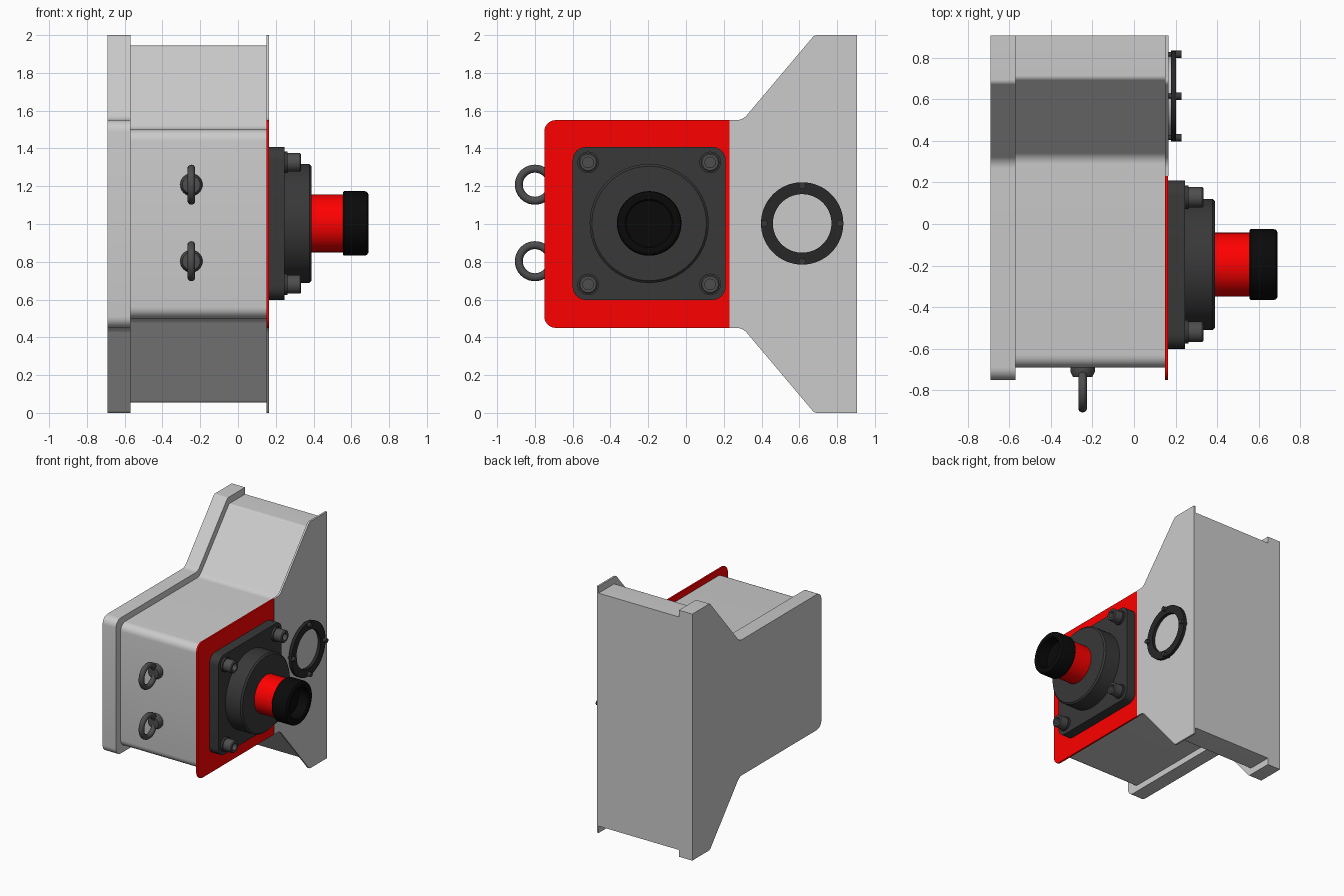
import bpy, bmesh, math
from mathutils import Vector, Matrix

if "Cube" in bpy.data.objects:
    bpy.data.objects.remove(bpy.data.objects["Cube"])


def material(name, rgb):
    m = bpy.data.materials.new(name)
    m.diffuse_color = (*rgb, 1)
    m.use_nodes = True
    m.node_tree.nodes["Principled BSDF"].inputs["Base Color"].default_value = m.diffuse_color
    return m


RED = material("red", (1.0, 0.0, 0.0))
DARK = material("dark_grey", (0.04, 0.04, 0.04))
STEEL = material("dark_steel", (0.075, 0.075, 0.075))
BLACK = material("black", (0.003, 0.003, 0.003))
RING = material("ring_black", (0.02, 0.02, 0.02))


def finish(name, bm, mat=None, angle=30):
    bmesh.ops.remove_doubles(bm, verts=bm.verts, dist=1e-5)
    bmesh.ops.recalc_face_normals(bm, faces=bm.faces)
    me = bpy.data.meshes.new(name)
    bm.to_mesh(me)
    bm.free()
    ob = bpy.data.objects.new(name, me)
    bpy.context.collection.objects.link(ob)
    if mat:
        me.materials.append(mat)
    bpy.ops.object.select_all(action='DESELECT')
    ob.select_set(True)
    bpy.context.view_layer.objects.active = ob
    bpy.ops.object.shade_smooth_by_angle(angle=math.radians(angle))
    return ob


def rounded(corners, steps=6):
    """Fillet each (y, z, radius) corner of a closed outline."""
    out = []
    pts = [Vector((0, y, z)) for y, z, r in corners]
    for i, p in enumerate(pts):
        r = corners[i][2]
        if r == 0:
            out.append(p)
            continue
        a = (pts[i - 1] - p).normalized()
        b = (pts[(i + 1) % len(pts)] - p).normalized()
        half = a.angle(b) / 2
        t = r / math.tan(half)
        c = p + (a + b).normalized() * (r / math.sin(half))
        u, v = (p + a * t - c).normalized(), (p + b * t - c).normalized()
        out += [c + u.slerp(v, k / steps) * r for k in range(steps + 1)]
    return out


def prism(name, corners, x0, x1, mat=None):
    bm = bmesh.new()
    f = bm.faces.new([bm.verts.new(p + Vector((x0, 0, 0))) for p in rounded(corners)])
    ext = bmesh.ops.extrude_face_region(bm, geom=[f])
    verts = [g for g in ext["geom"] if isinstance(g, bmesh.types.BMVert)]
    bmesh.ops.translate(bm, verts=verts, vec=(x1 - x0, 0, 0))
    if f.is_valid and len(f.link_loops if hasattr(f, "link_loops") else f.loops) and \
            all(len(e.link_faces) > 2 for e in f.edges):
        bm.faces.remove(f)
    return finish(name, bm, mat)


def lathe(name, profile, loc, mat=None, segs=48, turn=0):
    """Revolve (x, radius) points about the x axis, then turn about z and place."""
    bm = bmesh.new()
    vs = [bm.verts.new((x, r, 0)) for x, r in profile]
    es = [bm.edges.new(e) for e in zip(vs, vs[1:])]
    bmesh.ops.spin(bm, geom=vs + es, axis=(1, 0, 0), cent=(0, 0, 0),
                   angle=math.tau, steps=segs, use_duplicate=False)
    bm.transform(Matrix.Translation(loc) @ Matrix.Rotation(turn, 4, 'Z'))
    return finish(name, bm, mat)


def mirrored(half):
    """Complete an outline that is symmetric about z = 1."""
    return half + [(y, 2 - z, r) for y, z, r in reversed(half)]


# Housing: box, end flange and thin face plate in two parts
outer = [(-0.75, 0.45, 0.06), (0.30, 0.45, 0.07), (0.68, 0.0, 0.03), (0.905, 0.0, 0)]
inner = [(-0.69, 0.50, 0.06), (0.32, 0.50, 0.07), (0.70, 0.055, 0.03), (0.905, 0.055, 0)]
prism("end_flange", mirrored(outer), -0.69, -0.57)
prism("housing_body", mirrored(inner), -0.57, 0.15)
prism("face_plate_grey", mirrored([(0.23, 0.45, 0)] + outer[1:]), 0.15, 0.165)
prism("face_plate_red", mirrored([outer[0], (0.23, 0.45, 0)]), 0.15, 0.164, RED)

# Switch: square mount, round collar, red neck and hollow black knob
CY, CZ = -0.195, 1.003
s = 0.405
prism("switch_mount", [(CY - s, CZ - s, 0.07), (CY + s, CZ - s, 0.07),
                       (CY + s, CZ + s, 0.07), (CY - s, CZ + s, 0.07)], 0.164, 0.245, DARK)
centre = (0, CY, CZ)
lathe("switch_collar", [(0.24, 0), (0.24, 0.315), (0.378, 0.315), (0.39, 0.303), (0.39, 0)],
      centre, DARK, 64)
lathe("switch_neck", [(0.385, 0), (0.385, 0.153), (0.56, 0.153), (0.56, 0)], centre, RED)
lathe("switch_knob", [(0.555, 0), (0.555, 0.165), (0.562, 0.171), (0.67, 0.171), (0.683, 0.167),
                      (0.69, 0.155), (0.69, 0.128), (0.683, 0.12), (0.60, 0.12), (0.60, 0)],
      centre, BLACK)

# Corner screws with washers
for sy in (-1, 1):
    for sz in (-1, 1):
        p = (0, CY + sy * 0.323, CZ + sz * 0.323)
        lathe("mount_washer", [(0.243, 0), (0.243, 0.057), (0.262, 0.057), (0.262, 0)],
              p, DARK, 32)
        lathe("mount_screw", [(0.26, 0), (0.26, 0.049), (0.328, 0.049), (0.334, 0.043),
                              (0.334, 0.028), (0.295, 0.028), (0.295, 0)], p, STEEL, 24)

# Inspection window with ring and four small studs
WY, WZ = 0.615, 1.003
lathe("window_pane", [(0.16, 0), (0.16, 0.19), (0.178, 0.19), (0.178, 0)], (0, WY, WZ))
lathe("window_ring", [(0.178, 0.155), (0.178, 0.218), (0.203, 0.218), (0.203, 0.155),
                      (0.178, 0.155)], (0, WY, WZ), RING, 64)
for k in range(4):
    a = k * math.pi / 2
    lathe("window_stud", [(0.16, 0), (0.16, 0.012), (0.2, 0.012), (0.203, 0.018), (0.228, 0.018),
                          (0.228, 0)],
          (0, WY + 0.2 * math.cos(a), WZ + 0.2 * math.sin(a)), DARK, 16)

# Eye bolts on the front
for z in (0.803, 1.208):
    lathe("eye_bolt_base", [(-0.005, 0), (-0.005, 0.059), (0.02, 0.059), (0.045, 0.047),
                            (0.048, 0)], (-0.247, -0.69, z), STEEL, 32, -math.pi / 2)
    bpy.ops.mesh.primitive_torus_add(major_radius=0.085, minor_radius=0.021,
                                     major_segments=40, minor_segments=14,
                                     location=(-0.247, -0.8, z), rotation=(0, math.pi / 2, 0))
    eye = bpy.context.object
    eye.name = "eye_bolt_ring"
    eye.data.materials.append(STEEL)
    bpy.ops.object.shade_smooth()
